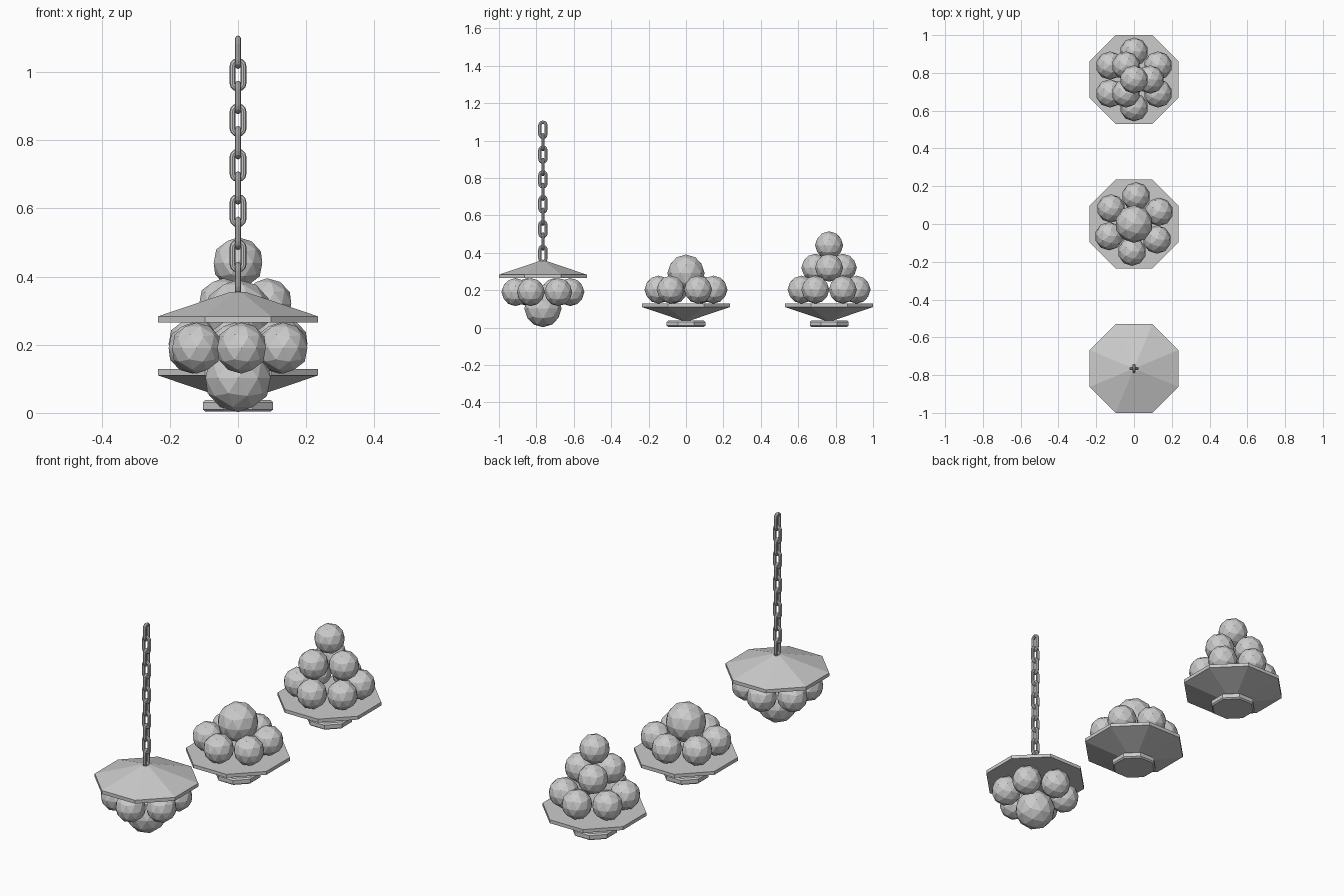
import bpy, bmesh
from math import sin, cos, pi, radians
from mathutils import Matrix, Vector

if "Cube" in bpy.data.objects:
    bpy.data.objects.remove(bpy.data.objects["Cube"])

BALL = 0.075
SPACING = 0.765


def make_object(name, bm, matrix):
    bm.transform(matrix)
    bmesh.ops.recalc_face_normals(bm, faces=bm.faces)
    mesh = bpy.data.meshes.new(name)
    bm.to_mesh(mesh)
    bm.free()
    obj = bpy.data.objects.new(name, mesh)
    bpy.context.collection.objects.link(obj)
    return obj


def octagon_lathe(name, profile, matrix):
    """Closed octagonal solid; profile is (flat-to-centre distance, z)."""
    bm = bmesh.new()
    rings = []
    for apothem, z in profile:
        r = apothem / cos(pi / 8)
        rings.append([bm.verts.new((r * cos(pi / 8 + i * pi / 4),
                                    r * sin(pi / 8 + i * pi / 4), z)) for i in range(8)])
    for a, b in zip(rings, rings[1:]):
        for i in range(8):
            j = (i + 1) % 8
            bm.faces.new((a[i], a[j], b[j], b[i]))
    bm.faces.new(rings[0])
    bm.faces.new(rings[-1])
    return make_object(name, bm, matrix)


def ball(name, radius, pos, matrix):
    bm = bmesh.new()
    bmesh.ops.create_icosphere(bm, subdivisions=2, radius=radius,
                               matrix=Matrix.Translation(pos))
    return make_object(name, bm, matrix)


def ball_ring(name, count, ring_radius, z, start, matrix):
    for i in range(count):
        a = radians(start) + i * 2 * pi / count
        ball(f"{name}_{i + 1}", BALL, (ring_radius * cos(a), ring_radius * sin(a), z), matrix)


def dish(name, matrix):
    octagon_lathe(name, [(0.022, 0.038), (0.235, 0.110), (0.235, 0.128)], matrix)


def foot(name, matrix):
    octagon_lathe(name, [(0.096, 0.004), (0.103, 0.010), (0.103, 0.031), (0.096, 0.038)], matrix)


def dome_cluster(name, matrix):
    ball_ring(name + "_ring_ball", 6, 0.147, 0.203, 26, matrix)
    ball(name + "_big_ball", 0.1, (0, 0, 0.291), matrix)


def chain_link(name, matrix, half_w=0.0165, half_l=0.0405, wire=0.0085, arc=6, sides=8):
    """Stadium shaped link in the local XZ plane."""
    bm = bmesh.new()
    rings = []
    straight = half_l - half_w
    for end in (1, -1):
        for k in range(arc + 1):
            a = pi * k / arc + (0 if end == 1 else pi)
            out = Vector((cos(a), 0, sin(a)))
            centre = out * half_w + Vector((0, 0, end * straight))
            rings.append([bm.verts.new(centre + out * wire * cos(2 * pi * s / sides)
                                       + Vector((0, wire * sin(2 * pi * s / sides), 0)))
                          for s in range(sides)])
    n = len(rings)
    for i in range(n):
        a, b = rings[i], rings[(i + 1) % n]
        for s in range(sides):
            t = (s + 1) % sides
            bm.faces.new((a[s], a[t], b[t], b[s]))
    return make_object(name, bm, matrix)


# Middle bowl: six balls and one large ball
middle = Matrix.Identity(4)
dish("middle_dish", middle)
foot("middle_foot", middle)
dome_cluster("middle", middle)

# Rear bowl: pyramid of equal balls
rear = Matrix.Translation((0, SPACING, 0))
dish("rear_dish", rear)
foot("rear_foot", rear)
ball_ring("rear_lower_ball", 6, 0.147, 0.203, 90, rear)
ball_ring("rear_upper_ball", 3, 0.085, 0.32, 0, rear)
ball("rear_top_ball", BALL, (0, 0, 0.44), rear)

# Hanging cluster: the middle bowl turned upside down
front = Matrix.Translation((0, -SPACING, 0))
flipped = front @ Matrix.Translation((0, 0, 0.393)) @ Matrix.Rotation(pi, 4, 'Y')
dish("hanging_canopy", flipped)
dome_cluster("hanging", flipped)

# Chain with alternating links
for i in range(11):
    turn = Matrix.Rotation(pi / 2 if i % 2 == 0 else 0, 4, 'Z')
    chain_link(f"chain_link_{i + 1}",
               front @ Matrix.Translation((0, 0, 1.058 - i * 0.0664)) @ turn)
